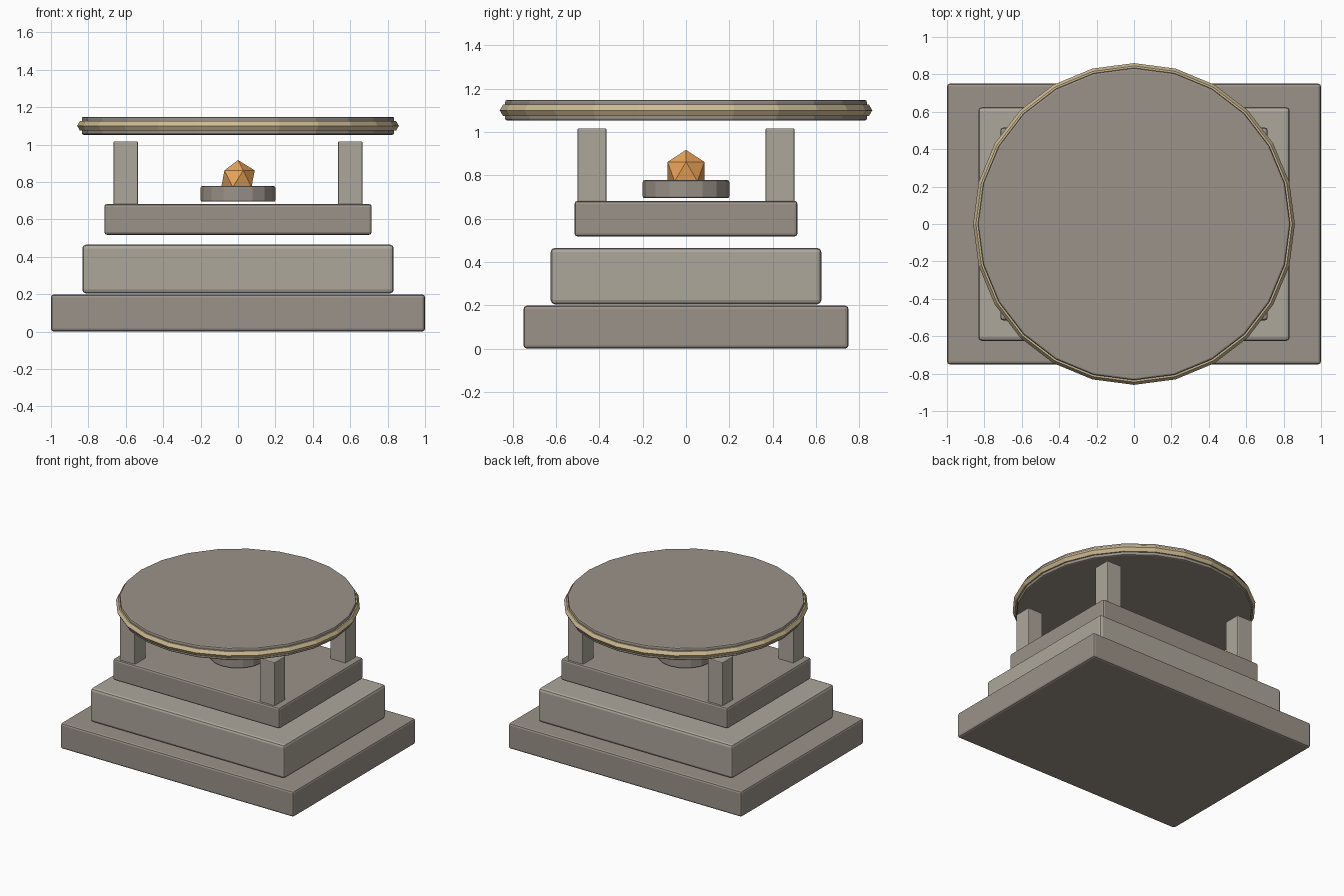
import bpy

if "Cube" in bpy.data.objects:
    bpy.data.objects.remove(bpy.data.objects["Cube"])


def material(name, r, g, b):
    m = bpy.data.materials.new(name)
    m.diffuse_color = (r, g, b, 1)
    m.use_nodes = True
    m.node_tree.nodes["Principled BSDF"].inputs["Base Color"].default_value = m.diffuse_color
    return m


DARK = material("dark_stone", 0.33, 0.29, 0.25)
LIGHT = material("light_stone", 0.42, 0.39, 0.33)
GOLD = material("gold_trim", 0.62, 0.50, 0.29)
AMBER = material("amber", 0.85, 0.38, 0.10)


def finish(name, mat, bevel=0.0):
    ob = bpy.context.object
    ob.name = name
    ob.data.materials.append(mat)
    if bevel:
        mod = ob.modifiers.new("bevel", "BEVEL")
        mod.width = bevel
        mod.segments = 2
        mod.limit_method = "ANGLE"
    return ob


def block(name, mat, sx, sy, z0, z1, x=0, y=0, bevel=0.015):
    bpy.ops.mesh.primitive_cube_add(size=1, location=(x, y, (z0 + z1) / 2))
    ob = bpy.context.object
    ob.scale = (sx, sy, z1 - z0)
    bpy.ops.object.transform_apply(location=False, rotation=False, scale=True)
    return finish(name, mat, bevel)


def disc(name, mat, sides, radius, z0, z1, bevel):
    bpy.ops.mesh.primitive_cylinder_add(vertices=sides, radius=radius, depth=z1 - z0,
                                        location=(0, 0, (z0 + z1) / 2))
    return finish(name, mat, bevel)


# Stepped base
block("base_step", DARK, 2.0, 1.5, 0, 0.198)
block("middle_step", LIGHT, 1.665, 1.25, 0.204, 0.465, bevel=0.02)
block("upper_step", DARK, 1.43, 1.03, 0.517, 0.682)

# Four corner posts
for x, side in ((-0.6, "left"), (0.6, "right")):
    for y, end in ((-0.434, "front"), (0.434, "back")):
        block(f"{end}_{side}_post", LIGHT, 0.13, 0.134, 0.677, 1.017, x, y, 0.006)

# Pedestal and gem
disc("pedestal", DARK, 16, 0.2, 0.694, 0.777, 0.008)
bpy.ops.mesh.primitive_ico_sphere_add(subdivisions=1, radius=0.1, location=(0, 0, 0.817))
finish("gem", AMBER)

# Round top with faceted rim trim
disc("round_top", DARK, 24, 0.835, 1.052, 1.148, 0.01)
bpy.ops.mesh.primitive_torus_add(major_segments=24, minor_segments=6, major_radius=0.83,
                                 minor_radius=0.03, location=(0, 0, 1.1))
finish("rim_trim", GOLD)
